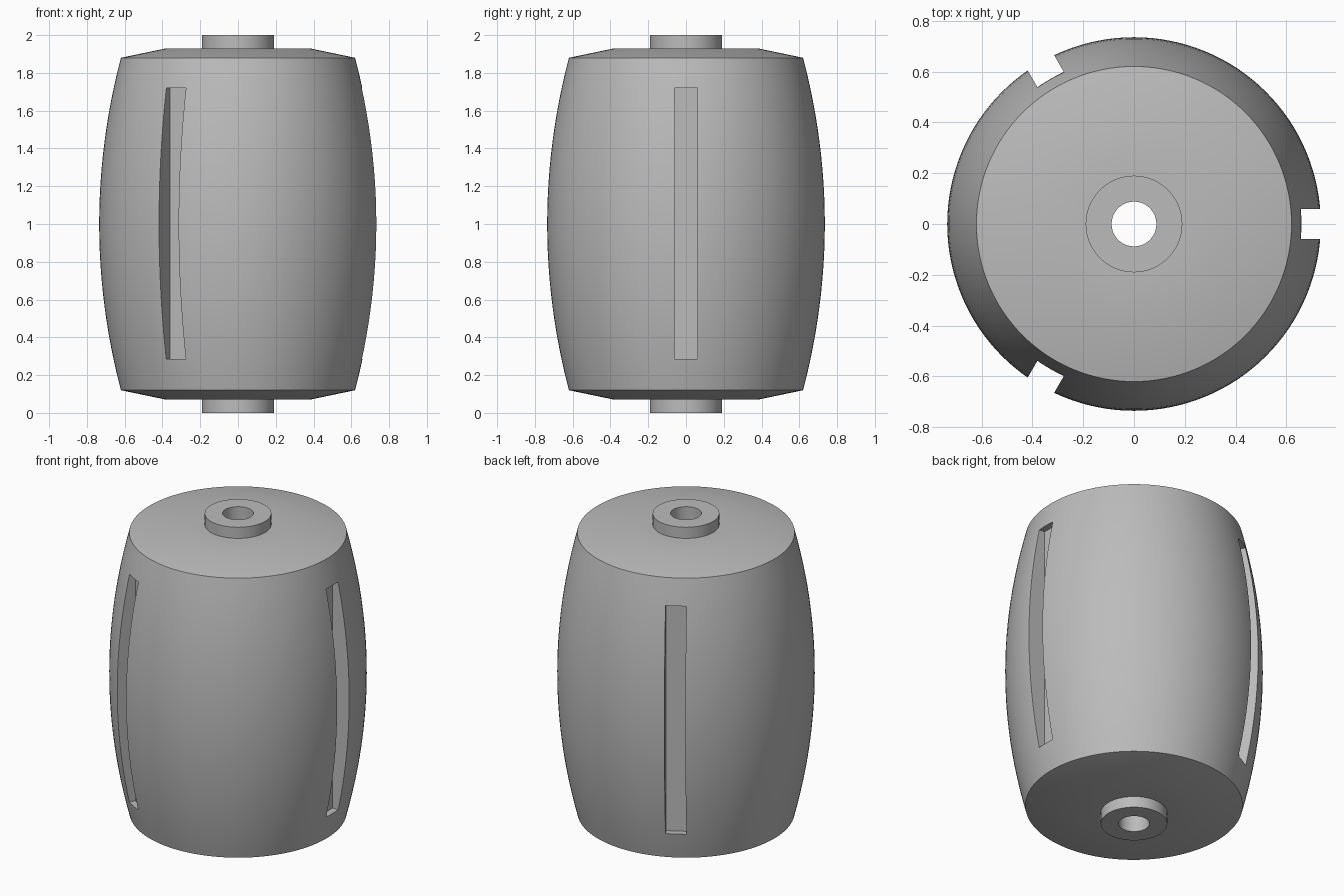
import bpy, bmesh
from math import radians, cos, sin, tau
from mathutils import Matrix

SEGMENTS = 128
MID = 1.0                    # height of the widest ring
BULGE, RIM = 0.735, 0.62     # radius at the middle and at the rims
HALF = 0.88                  # half height between the rims

cube = bpy.data.objects.get("Cube")
if cube:
    bpy.data.objects.remove(cube, do_unlink=True)

grey = bpy.data.materials.new("plain grey")
grey.use_nodes = True
colour = (0.5, 0.5, 0.5, 1)
grey.diffuse_color = colour
grey.node_tree.nodes["Principled BSDF"].inputs["Base Color"].default_value = colour


def finish(bm, name):
    bmesh.ops.recalc_face_normals(bm, faces=bm.faces)
    mesh = bpy.data.meshes.new(name)
    bm.to_mesh(mesh)
    bm.free()
    mesh.materials.append(grey)
    obj = bpy.data.objects.new(name, mesh)
    bpy.context.collection.objects.link(obj)
    return obj


def lathe(name, profile):
    """Turn a closed (radius, height) profile around the z axis."""
    bm = bmesh.new()
    rings = [[bm.verts.new((r * cos(tau * i / SEGMENTS), r * sin(tau * i / SEGMENTS), z))
              for i in range(SEGMENTS)] for r, z in profile]
    for a, b in zip(rings, rings[1:] + rings[:1]):
        for i in range(SEGMENTS):
            j = (i + 1) % SEGMENTS
            bm.faces.new((a[i], a[j], b[j], b[i]))
    return finish(bm, name)


# Barrel wall, sloped end cap, raised hub and through bore
steps = 24
wall = []
for k in range(steps + 1):
    t = 2 * k / steps - 1
    wall.append((BULGE - (BULGE - RIM) * t * t, MID + HALF * t))
top = [(0.38, 1.93), (0.19, 1.93), (0.19, 2.0), (0.088, 2.0)]
bottom = [(r, 2 * MID - z) for r, z in reversed(top)]
roller = lathe("slotted_barrel_roller", bottom + wall + top)

# Three upright slots with flat floors, evenly spaced
bm = bmesh.new()
floor, outer, width, height = 0.617, 0.9, 0.12, 1.435
for k in range(3):
    place = (Matrix.Rotation(tau * k / 3, 4, "Z")
             @ Matrix.Translation(((floor + outer) / 2, 0, MID + 0.003))
             @ Matrix.Diagonal((outer - floor, width, height, 1)))
    bmesh.ops.create_cube(bm, size=1, matrix=place)
cutter = finish(bm, "slot_cutter")
cutter.hide_render = True

cut = roller.modifiers.new("slots", "BOOLEAN")
cut.operation = "DIFFERENCE"
cut.solver = "EXACT"
cut.object = cutter

# Cut the slots, then smooth the turned surfaces
bpy.ops.object.select_all(action="DESELECT")
roller.select_set(True)
bpy.context.view_layer.objects.active = roller
bpy.ops.object.modifier_apply(modifier=cut.name)
bpy.data.objects.remove(cutter, do_unlink=True)
bpy.ops.object.shade_smooth_by_angle(angle=radians(25))
